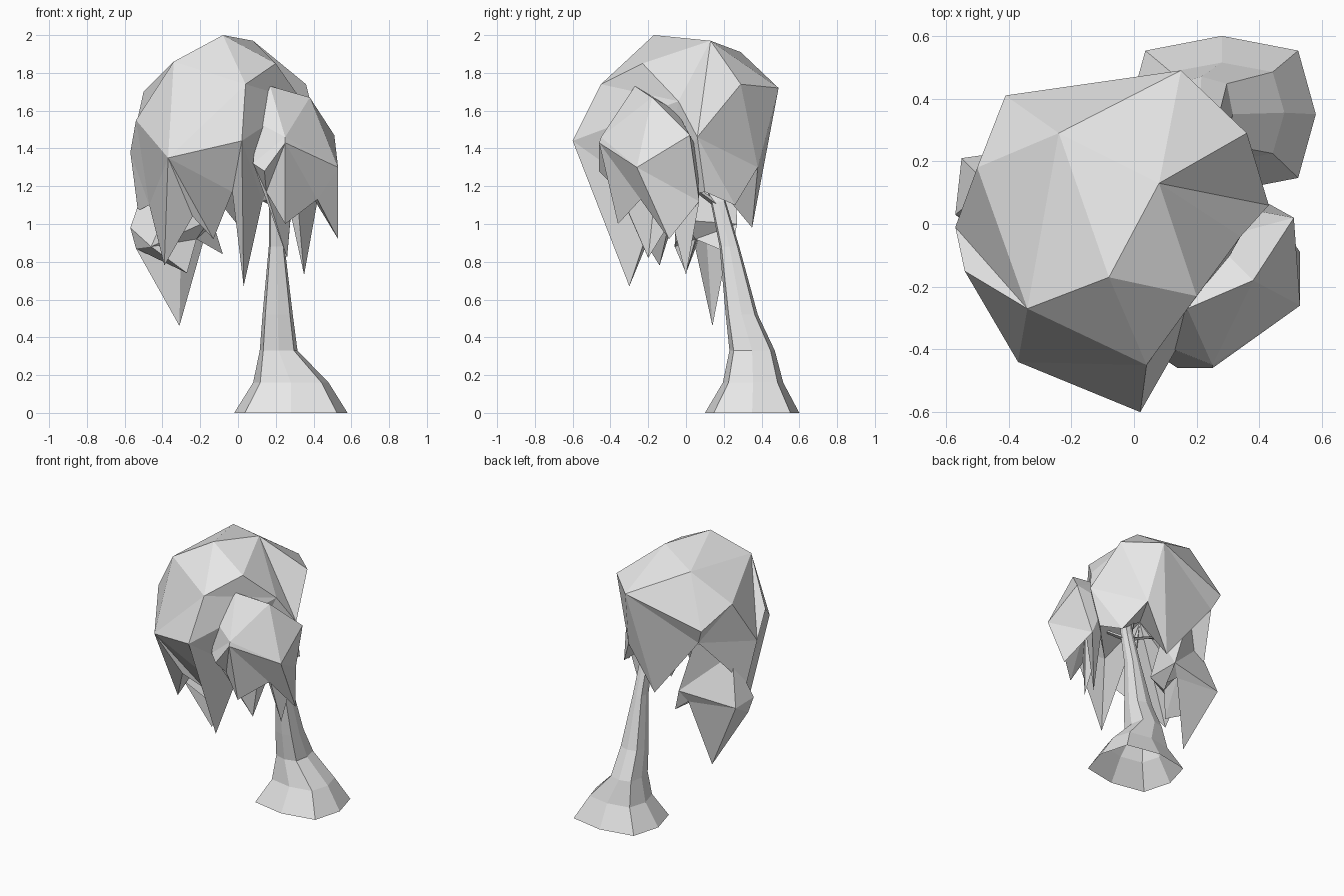
import bpy, bmesh, math

if "Cube" in bpy.data.objects:
    bpy.data.objects.remove(bpy.data.objects["Cube"], do_unlink=True)

grey = bpy.data.materials.new("pale_grey")
grey.use_nodes = True
grey.diffuse_color = (0.8, 0.8, 0.8, 1)
grey.node_tree.nodes["Principled BSDF"].inputs["Base Color"].default_value = (0.8, 0.8, 0.8, 1)


def finish(name, bm):
    """Turn a bmesh into a flat-shaded object."""
    bmesh.ops.recalc_face_normals(bm, faces=bm.faces[:])
    mesh = bpy.data.meshes.new(name)
    bm.to_mesh(mesh)
    bm.free()
    mesh.materials.append(grey)
    obj = bpy.data.objects.new(name, mesh)
    bpy.context.collection.objects.link(obj)


def bridge(bm, a, b):
    """Join two closed rings of any size by the triangle strip with the shortest diagonals."""
    n, m = len(a), len(b)
    best = {(0, 0): (0, None)}
    for i in range(n + 1):
        for j in range(m + 1):
            options = [(best[p][0], p) for p in ((i - 1, j), (i, j - 1)) if p in best]
            if options:
                cost, previous = min(options)
                gap = (a[i % n].co - b[j % m].co).length
                best[i, j] = (cost + gap, previous)
    step = (n, m)
    while best[step][1]:
        i, j = step
        step = best[step][1]
        p, q = step
        third = a[i % n] if i != p else b[j % m]
        bm.faces.new((a[p % n], b[q % m], third))


def fan(bm, point, ring):
    centre = bm.verts.new(point)
    for i, v in enumerate(ring):
        bm.faces.new((centre, v, ring[(i + 1) % len(ring)]))


def crown(name, apex, rings, hollow):
    """Faceted dome with a fringe of hanging points, closed inside at the hollow point."""
    bm = bmesh.new()
    loops = [[bm.verts.new(p) for p in ring] for ring in rings]
    fan(bm, apex, loops[0])
    for upper, lower in zip(loops, loops[1:]):
        bridge(bm, upper, lower)
    fan(bm, hollow, loops[-1])
    finish(name, bm)


def squarish(value):
    return math.copysign(abs(value) ** 0.6, value)


def stem(name, sections, sides):
    """Tapered tube, open at the foot, through (centre, x radius, y radius) level sections."""
    bm = bmesh.new()
    loops = []
    for (x, y, z), rx, ry in sections:
        loop = []
        for k in range(sides):
            t = math.tau * k / sides
            loop.append(bm.verts.new((x + rx * squarish(math.cos(t)),
                                      y + ry * squarish(math.sin(t)), z)))
        loops.append(loop)
    for lo, hi in zip(loops, loops[1:]):
        for k in range(sides):
            n = (k + 1) % sides
            bm.faces.new((lo[k], lo[n], hi[n], hi[k]))
    bm.faces.new(loops[-1])
    finish(name, bm)


# Main crown: top ring, shoulder ring, hanging fringe
crown("main_crown", (-.08, -.17, 2), [
    [(.04, -.45, 1.74), (.2, -.23, 1.85), (.08, .13, 1.97), (-.24, .29, 1.91),
     (-.34, -.27, 1.86)],
    [(.02, -.6, 1.44), (.34, -.04, 1.65), (.43, .06, 1.46), (.36, .29, 1.74),
     (.15, .49, 1.72), (-.41, .41, 1.56), (-.5, .18, 1.7), (-.57, -.01, 1.38),
     (-.54, -.15, 1.55), (-.37, -.44, 1.35)],
    [(.03, -.3, .67), (.13, -.15, 1.12), (.38, .1, 1.17), (.32, .26, 1.1),
     (.2, .38, 1.3), (.01, .35, .98), (-.36, .37, 1.45), (-.53, .06, 1.07),
     (-.47, -.04, 1.1), (-.39, -.14, .78), (-.24, -.3, 1.04), (-.13, -.2, .92),
     (-.03, -.42, 1.17)],
], (-.05, 0, 1.4))

# Smaller clump at the front
crown("front_clump", (.17, -.27, 1.73), [
    [(.25, -.45, 1.46), (.38, -.18, 1.67), (.25, -.05, 1.6), (.1, -.39, 1.54)],
    [(.25, -.46, 1.43), (.53, -.26, 1.3), (.51, .02, 1.47), (.3, .06, 1.4),
     (.08, -.42, 1.32), (.14, -.46, 1.28)],
    [(.25, -.36, 1), (.42, -.24, 1.13), (.53, -.09, .92), (.42, .07, 1.12),
     (.35, 0, .73), (.28, -.06, 1.05), (.26, -.2, .82), (.15, -.35, 1.17)],
], (.3, -.15, 1.3))

# Low clump at the side, its top tucked inside the main crown
crown("low_clump", (-.33, .1, 1.45), [
    [(-.32, -.05, 1.2), (-.15, .1, 1.25), (-.25, .26, 1.38), (-.46, .12, 1.3)],
    [(-.46, -.06, .88), (-.15, -.01, 1.02), (-.13, .27, 1), (-.55, .21, .96),
     (-.57, .03, .98)],
    [(-.27, 0, .74), (-.22, .05, .92), (-.08, .24, .84), (-.18, .23, .92),
     (-.31, .14, .46), (-.54, .05, .87)],
], (-.3, .1, 1.05))

# Flared, leaning trunk
stem("trunk", [
    ((.28, .35, 0), .3, .25),
    ((.28, .355, .16), .2, .16),
    ((.215, .35, .33), .1, .12),
    ((.21, .295, .52), .08, .085),
    ((.205, .23, .88), .042, .052),
    ((.2, .17, 1.12), .035, .04),
    ((.14, .06, 1.4), .025, .025),
], 8)

# Thin branches carrying each clump
fork = (.2, .17, 1.1)
for name, middle, end in (
    ("main_branch", (.1, .1, 1.3), (-.03, 0, 1.6)),
    ("front_branch", (.25, .03, 1.2), (.3, -.15, 1.35)),
    ("low_branch", (0, .15, 1.2), (-.3, .1, 1.3)),
):
    stem(name, [(fork, .03, .03), (middle, .02, .02), (end, .012, .012)], 4)
